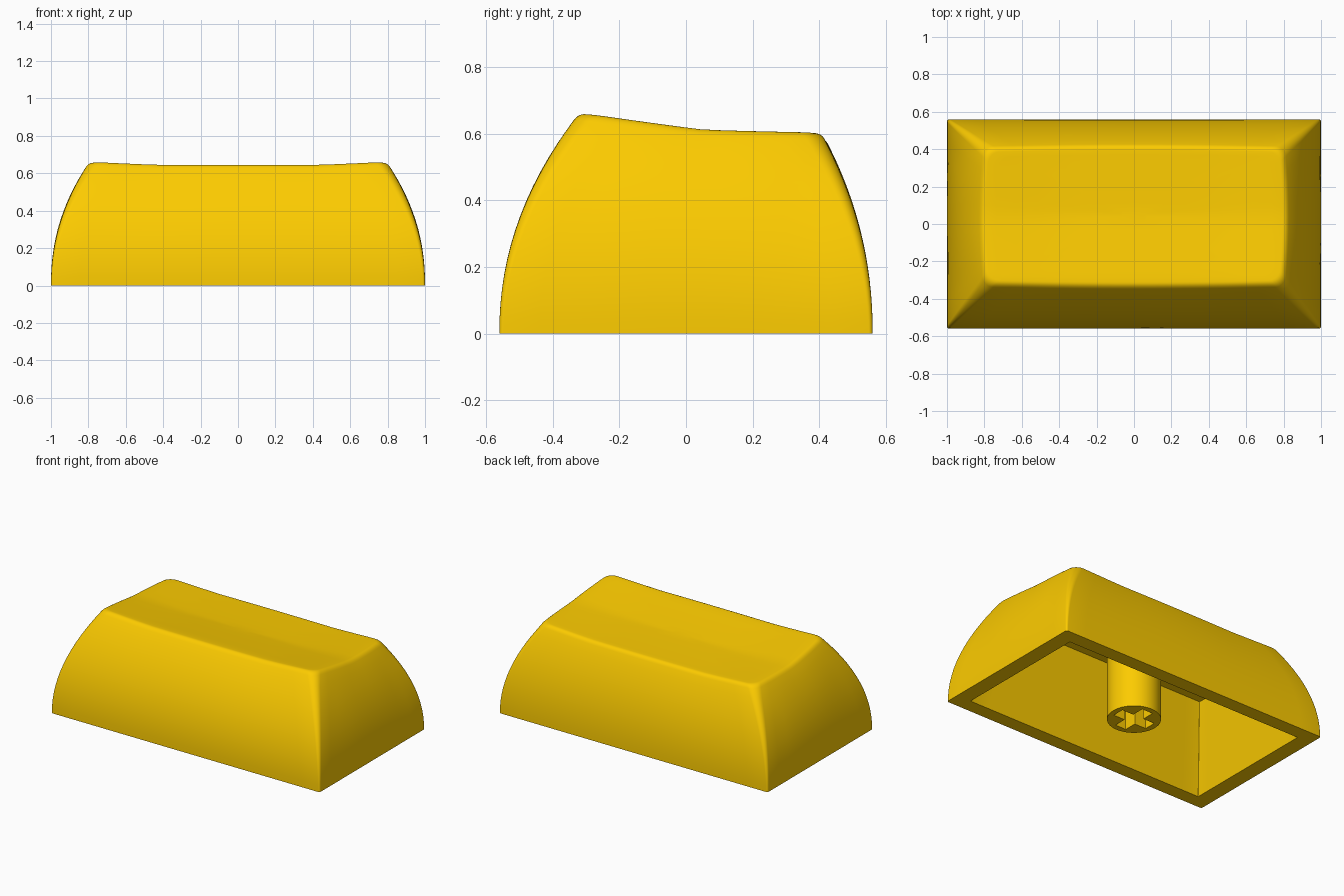
import bpy, bmesh, math

if "Cube" in bpy.data.objects:
    bpy.data.objects.remove(bpy.data.objects["Cube"])

mat = bpy.data.materials.new("yellow_plastic")
mat.diffuse_color = (0.98, 0.6, 0.0, 1)
mat.use_nodes = True
mat.node_tree.nodes["Principled BSDF"].inputs["Base Color"].default_value = mat.diffuse_color


def make_object(name, bm):
    bmesh.ops.recalc_face_normals(bm, faces=bm.faces)
    me = bpy.data.meshes.new(name)
    bm.to_mesh(me)
    bm.free()
    ob = bpy.data.objects.new(name, me)
    bpy.context.collection.objects.link(ob)
    ob.data.materials.append(mat)
    return ob


def smooth(ob, deg):
    bpy.ops.object.select_all(action='DESELECT')
    ob.select_set(True)
    bpy.context.view_layer.objects.active = ob
    bpy.ops.object.shade_smooth_by_angle(angle=math.radians(deg))


def rounded_rect(hx, y0, y1, r, nx=14, ny=10, nc=6):
    """Outline with a constant point count, so rings can be lofted."""
    pts = []
    corners = [(hx - r, y0 + r, -90, ny), (hx - r, y1 - r, 0, nx),
               (-hx + r, y1 - r, 90, ny), (-hx + r, y0 + r, 180, nx)]
    arcs = [[(cx + r * math.cos(math.radians(a + 90 * i / nc)),
              cy + r * math.sin(math.radians(a + 90 * i / nc)))
             for i in range(nc + 1)] for cx, cy, a, n in corners]
    for k in range(4):
        pts += arcs[k]
        n, p, q = corners[k][3], arcs[k][-1], arcs[(k + 1) % 4][0]
        pts += [(p[0] + (q[0] - p[0]) * i / n, p[1] + (q[1] - p[1]) * i / n)
                for i in range(1, n)]
    return pts


def top_z(x, y):
    """Tilted top with a shallow faceted dish both ways."""
    u = max(0, min(1, (abs(x) - 0.42) / 0.37))
    yc = max(-0.32, min(0.40, y))
    v = abs(yc - 0.05) / (0.37 if yc < 0.05 else 0.35)
    return 0.634 - 0.083 * (yc - 0.04) - 0.020 * (1 - v ** 1.15) - 0.016 * (1 - u ** 1.15)


def shell_ring(t, inset=0.0):
    """Outer outline at height fraction t; walls curve inwards and bow out."""
    c = t ** 2.1
    pts = rounded_rect(1 - 0.207 * c - inset, -0.56 + 0.240 * c + inset,
                       0.56 - 0.155 * c - inset, 0.012 + 0.045 * t ** 1.5)
    ring = []
    for x, y in pts:
        u, v = min(1, abs(x) / 0.79), min(1, abs(y - 0.04) / 0.36)
        bx = x * (1 + 0.032 * t ** 1.7 * (1 - t ** 4 * 0.2) * (1 - v * v)) if t < 1 or v < 1 else x
        by = 0.04 + (y - 0.04) * (1 + 0.03 * c * (1 - u * u))
        ring.append((bx, by, t * top_z(x, y)))
    return ring


# Keycap shell: cavity, rim, curved walls, rounded top edge, dished top
rings = []
for hx, y0, y1, z in ((0.78, -0.315, 0.37, 0.55), (0.895, -0.465, 0.465, 0)):
    rings.append([(x, y, z) for x, y in rounded_rect(hx, y0, y1, 0.004)])
rings += [shell_ring(0.955 * i / 14) for i in range(15)]
lower, edge, upper = shell_ring(0.965), shell_ring(1), shell_ring(1, 0.02)
rings[-1] = lower
for i in range(1, 6):
    s = i / 5
    rings.append([tuple((1 - s) ** 2 * a + 2 * s * (1 - s) * b + s * s * c
                        for a, b, c in zip(*p)) for p in zip(lower, edge, upper)])
for k in (0.93, 0.8, 0.65, 0.5, 0.35, 0.2, 0.08):
    flat = [(x * k, 0.04 + (y - 0.04) * k) for x, y, z in upper]
    rings.append([(x, y, top_z(x, y)) for x, y in flat])

bm = bmesh.new()
loops = [[bm.verts.new(p) for p in ring] for ring in rings]
for a, b in zip(loops, loops[1:]):
    for i in range(len(a)):
        j = (i + 1) % len(a)
        bm.faces.new((a[i], a[j], b[j], b[i]))
bm.faces.new(loops[0])
bm.faces.new(loops[-1])
smooth(make_object("keycap_shell", bm), 35)

# Stem post under the cap
bm = bmesh.new()
bmesh.ops.create_cone(bm, cap_ends=True, segments=64, radius1=0.163,
                      radius2=0.163, depth=0.56)
bmesh.ops.translate(bm, verts=bm.verts, vec=(0, 0, 0.28))
stem = make_object("stem", bm)

# Cross-shaped socket cut into the stem
a, w = 0.125, 0.04
quarter = [(a, -w), (a, w), (w, w)]
bm = bmesh.new()
outline = []
for k in range(4):
    c, s = round(math.cos(k * math.pi / 2)), round(math.sin(k * math.pi / 2))
    outline += [bm.verts.new((x * c - y * s, x * s + y * c, -0.1)) for x, y in quarter]
base = bm.faces.new(outline)
ext = bmesh.ops.extrude_face_region(bm, geom=[base], use_keep_orig=True)
bmesh.ops.translate(bm, vec=(0, 0, 0.34),
                    verts=[g for g in ext["geom"] if isinstance(g, bmesh.types.BMVert)])
cutter = make_object("socket_cutter", bm)
cutter.hide_render = True

mod = stem.modifiers.new("socket", 'BOOLEAN')
mod.operation = 'DIFFERENCE'
mod.solver = 'EXACT'
mod.object = cutter
bpy.ops.object.select_all(action='DESELECT')
bpy.context.view_layer.objects.active = stem
stem.select_set(True)
bpy.ops.object.modifier_apply(modifier="socket")
bpy.data.objects.remove(cutter)
smooth(stem, 35)
